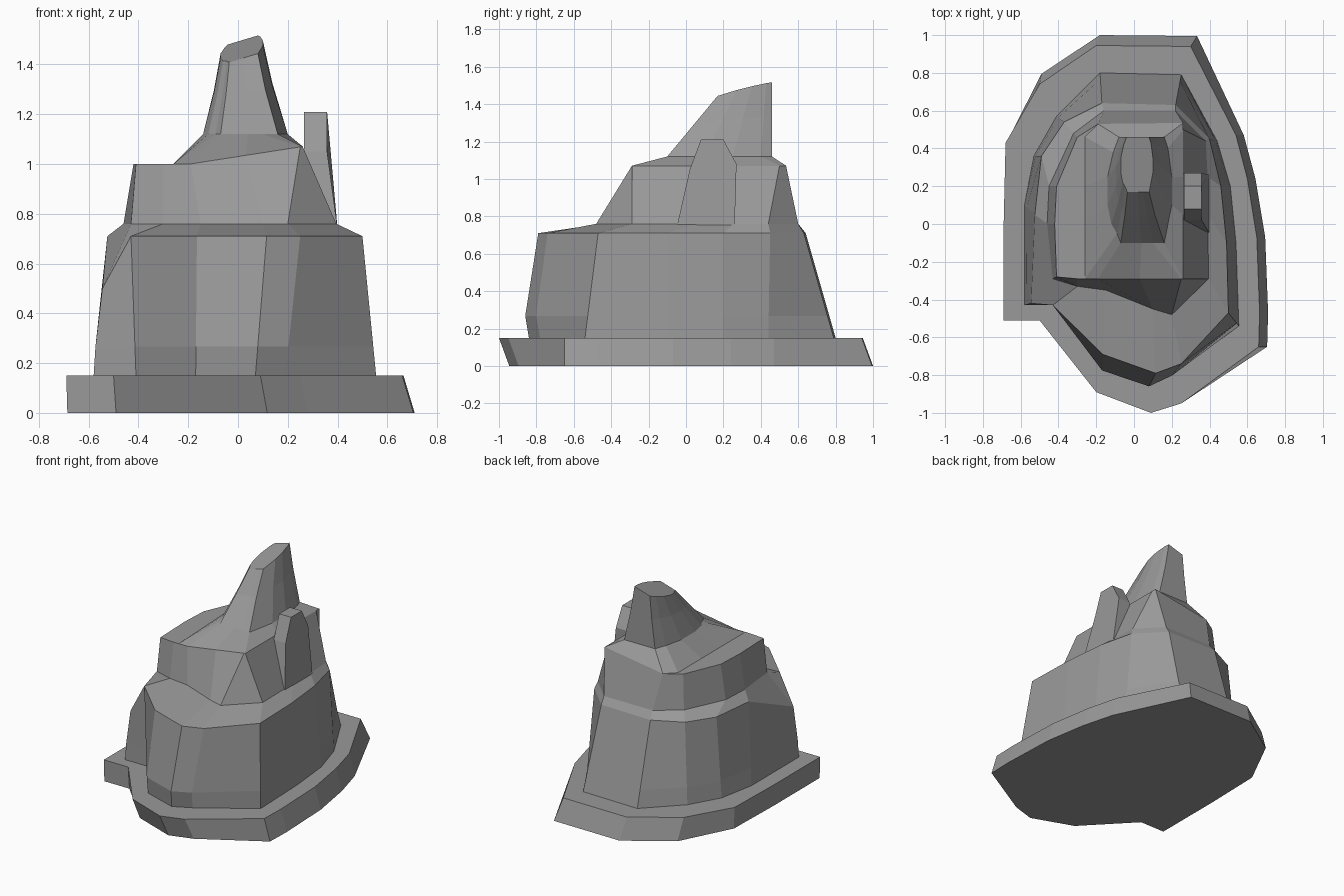
import bpy
import bmesh
from mathutils import Vector

cube = bpy.data.objects.get("Cube")
if cube:
    bpy.data.objects.remove(cube, do_unlink=True)

GREY = (0.32, 0.32, 0.32, 1.0)
stone = bpy.data.materials.new("stone_grey")
stone.use_nodes = True
stone.diffuse_color = GREY
shader = next(n for n in stone.node_tree.nodes if n.type == 'BSDF_PRINCIPLED')
shader.inputs["Base Color"].default_value = GREY


def level(outline, z):
    """Lift a flat outline to one height."""
    return [Vector((x, y, z)) for x, y in outline]


def blend(lower, upper, amount):
    return [a.lerp(b, amount) for a, b in zip(lower, upper)]


def loft(name, rings):
    """Skin a stack of matching rings and close both ends."""
    bm = bmesh.new()
    loops = [[bm.verts.new(p) for p in ring] for ring in rings]
    for low, high in zip(loops, loops[1:]):
        for i in range(len(low)):
            j = (i + 1) % len(low)
            bm.faces.new((low[i], low[j], high[j], high[i]))
    bm.faces.new(loops[0])
    bm.faces.new(loops[-1])
    bmesh.ops.remove_doubles(bm, verts=bm.verts, dist=0.002)
    bmesh.ops.recalc_face_normals(bm, faces=bm.faces)
    mesh = bpy.data.meshes.new(name)
    bm.to_mesh(mesh)
    bm.free()
    mesh.materials.append(stone)
    obj = bpy.data.objects.new(name, mesh)
    bpy.context.collection.objects.link(obj)
    return obj


# Base slab: its foot is slightly wider and slid toward the back
slab = [(-.2, .945), (.3, .94), (.54, .47), (.6, .24), (.65, -.07),
        (.665, -.47), (.66, -.65), (.25, -.95), (.09, -1), (-.2, -.89),
        (-.5, -.51), (-.69, -.51), (-.69, 0), (-.68, .43), (-.5, .74)]
slab_foot = [(max(x * 1.03 + .025, -.71), y + (.055 if abs(y) > .7 else 0)) for x, y in slab]
loft("base_slab", [level(slab_foot, 0), level(slab, .15)])

# Outlines of the rock, all starting at the back and running the same way
wall_foot = [(-.18, .8), (.25, .79), (.44, .44), (.51, .2), (.54, -.1),
             (.555, -.54), (.19, -.78), (.07, -.84), (-.17, -.76), (-.41, -.43),
             (-.58, -.43), (-.58, .1), (-.53, .36), (-.41, .57)]
wall_top = [(-.17, .64), (.22, .63), (.40, .45), (.46, .2), (.49, -.1),
            (.5, -.47), (.25, -.74), (.115, -.79), (-.165, -.69), (-.43, -.43),
            (-.545, -.42), (-.525, .05), (-.49, .36), (-.37, .54)]
tier_foot = [(-.16, .6), (.22, .6), (.38, .44), (.39, .25), (.39, .05),
             (.395, -.29), (.2, -.48), (.1, -.45), (-.15, -.35), (-.3, -.33),
             (-.43, -.29), (-.46, 0), (-.45, .2), (-.32, .48)]
tier_top = [(-.19, .53), (.26, .535), (.26, .5), (.26, .25), (.26, .05),
            (.26, -.29), (.25, -.29), (.03, -.29), (-.19, -.29), (-.3, -.29),
            (-.41, -.28), (-.42, 0), (-.41, .2), (-.3, .46)]
peak_foot = [(-.08, .46), (.16, .46), (.18, .4), (.2, .25), (.2, .1),
             (.16, -.1), (.1, -.1), (.04, -.1), (-.07, -.1), (-.09, -.05),
             (-.12, 0), (-.14, .1), (-.14, .25), (-.11, .38)]

# Lower wall, flaring a little at the front; the notched corner sits lower
foot = level(wall_foot, .15)
shoulder = level(wall_top, .71)
flare = blend(foot, shoulder, .21)
for p in flare:
    if p.y < -.6:
        p.y -= .03
shoulder[10].z = .5

# Upper tier with a rim that rises to the right and a ledge on the left
rim = [Vector((x, y, max(1.0, 1.03 + .155 * x))) for x, y in tier_top]
ledge = [Vector((max(p.x, -.26), p.y, p.z)) for p in rim]

# Leaning peak ending in a tilted crown
neck = level(peak_foot, 1.12)
crown = []
for p in neck:
    y = .46 - (.46 - p.y) * .52
    crown.append(Vector((p.x * .5, y, 1.42 + .25 * (y - .17) + .3 * p.x * .5)))
waist = blend(neck, crown, .55)
for p in waist:
    p.x *= .95

loft("rock_body", [foot, flare, shoulder, level(tier_foot, .76), rim, ledge,
                   neck, waist, crown])

# Upright slab leaning against the right side
outline = [(-.05, .74), (.02, 1.05), (.08, 1.21), (.2, 1.21), (.27, 1.08), (.26, .74)]
inner = [Vector((.265, y, z)) for y, z in outline]
outer = [Vector((.4 if z < 1 else .358, y, z)) for y, z in outline]
loft("side_pillar", [inner, outer])
